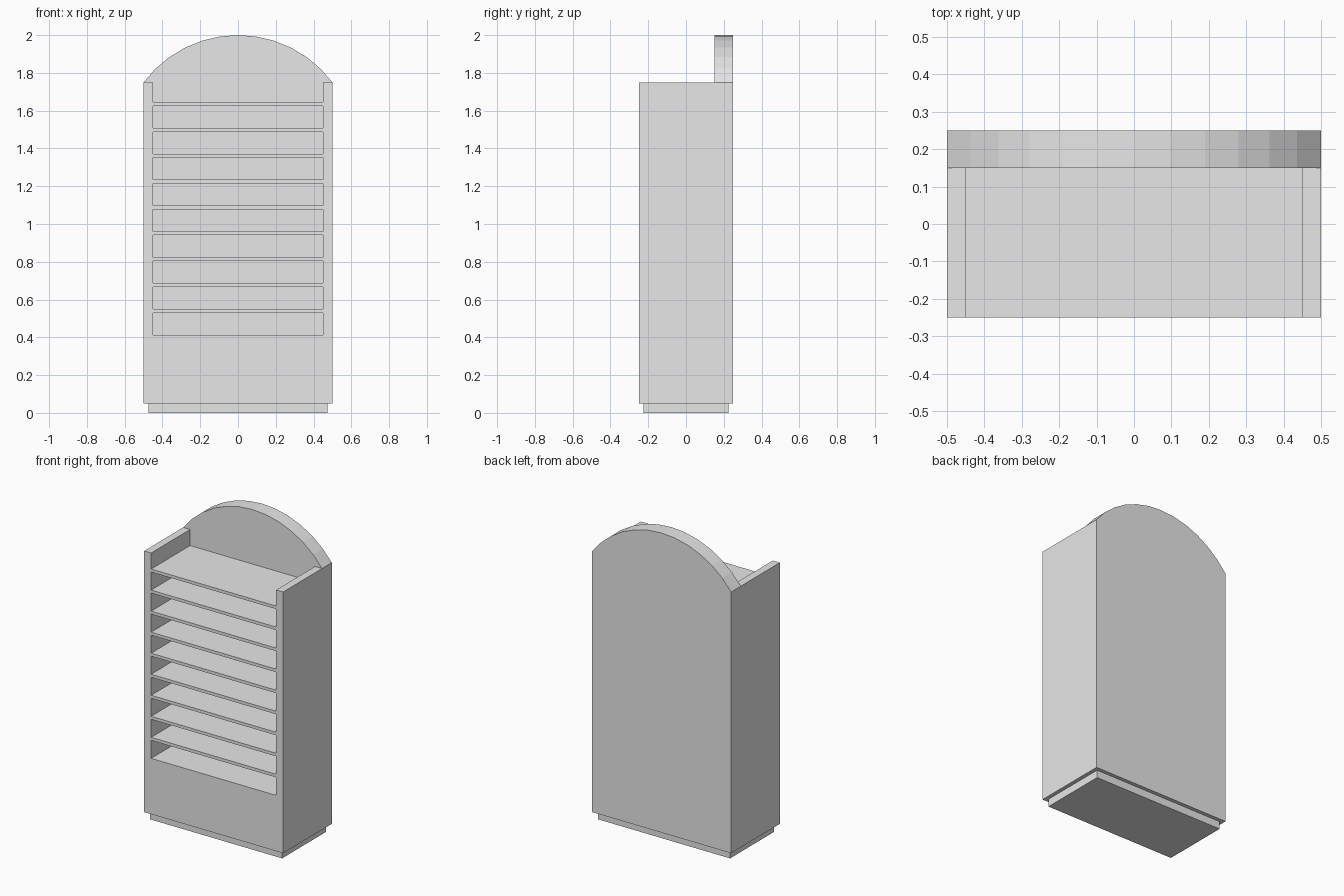
import bpy
import bmesh
from math import sin, cos, asin

if "Cube" in bpy.data.objects:
    bpy.data.objects.remove(bpy.data.objects["Cube"], do_unlink=True)

# Overall sizes
HALF_W, HALF_D = 0.5, 0.25
WALL, BACK = 0.05, 0.1
BASE_Z, SIDE_TOP, TOP = 0.05, 1.75, 2.0
SHELVES, FIRST, PITCH, THICK = 10, 0.413, 0.1369, 0.02

grey = bpy.data.materials.new("warm_grey")
grey.use_nodes = True
colour = (0.8, 0.8, 0.8, 1)
grey.diffuse_color = colour
grey.node_tree.nodes["Principled BSDF"].inputs["Base Color"].default_value = colour


def make_object(name, bm):
    bmesh.ops.recalc_face_normals(bm, faces=bm.faces)
    mesh = bpy.data.meshes.new(name)
    bm.to_mesh(mesh)
    bm.free()
    mesh.materials.append(grey)
    obj = bpy.data.objects.new(name, mesh)
    bpy.context.collection.objects.link(obj)
    return obj


def add_box(bm, low, high):
    verts = bmesh.ops.create_cube(bm, size=1)["verts"]
    for v in verts:
        v.co = [a + (c + 0.5) * (b - a) for a, b, c in zip(low, high, v.co)]


def cut(target, name, boxes):
    bm = bmesh.new()
    for low, high in boxes:
        add_box(bm, low, high)
    cutter = make_object(name, bm)
    cutter.hide_render = True
    mod = target.modifiers.new(name, "BOOLEAN")
    mod.operation, mod.solver, mod.object = "DIFFERENCE", "EXACT", cutter
    bpy.context.view_layer.objects.active = target
    bpy.ops.object.modifier_apply(modifier=mod.name)
    bpy.data.objects.remove(cutter, do_unlink=True)


# Cabinet body: arched outline pulled through the full depth
rise = TOP - SIDE_TOP
radius = (HALF_W ** 2 + rise ** 2) / (2 * rise)
half_angle = asin(HALF_W / radius)
segments = 12
outline = [(-HALF_W, BASE_Z), (HALF_W, BASE_Z)]
for i in range(segments + 1):
    a = half_angle * (1 - 2 * i / segments)
    outline.append((radius * sin(a), TOP - radius + radius * cos(a)))

bm = bmesh.new()
face = bm.faces.new([bm.verts.new((x, -HALF_D, z)) for x, z in outline])
pulled = bmesh.ops.extrude_face_region(bm, geom=[face], use_keep_orig=True)["geom"]
bmesh.ops.translate(bm, vec=(0, 2 * HALF_D, 0),
                    verts=[g for g in pulled if isinstance(g, bmesh.types.BMVert)])
cabinet = make_object("cabinet_body", bm)

# Only the back panel keeps the arch
back_y = HALF_D - BACK
cut(cabinet, "arch_cutter", [((-1, -1, SIDE_TOP), (1, back_y, TOP + 1))])

# Open compartments between the shelves; the highest one has no roof
inner = HALF_W - WALL
bays = []
for i in range(SHELVES):
    floor = FIRST + i * PITCH
    roof = TOP if i == SHELVES - 1 else floor + PITCH - THICK
    bays.append(((-inner, -1, floor), (inner, back_y, roof)))
cut(cabinet, "bay_cutter", bays)

# Recessed plinth
inset = 0.025
bm = bmesh.new()
add_box(bm, (-HALF_W + inset, -HALF_D + inset, 0),
        (HALF_W - inset, HALF_D - inset, BASE_Z))
make_object("plinth", bm)
